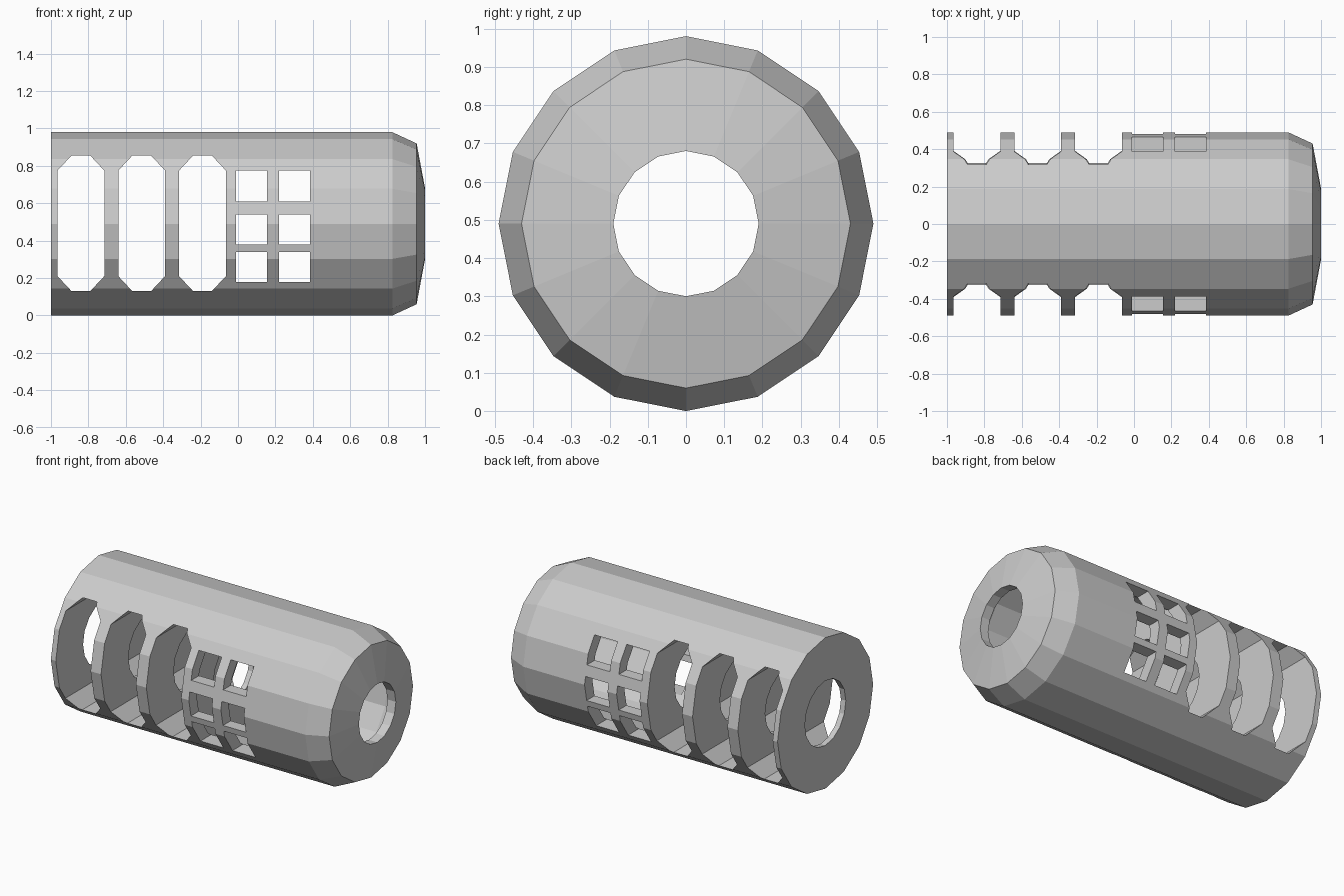
import bpy
import bmesh
from math import cos, sin, tau

cube = bpy.data.objects.get("Cube")
if cube:
    bpy.data.objects.remove(cube, do_unlink=True)

SIDES = 16
AXIS_Z = 0.49

# Single bare metal colour
metal = bpy.data.materials.new("grey metal")
metal.use_nodes = True
metal.diffuse_color = (0.6, 0.6, 0.6, 1)
metal.node_tree.nodes["Principled BSDF"].inputs["Base Color"].default_value = (0.6, 0.6, 0.6, 1)


def make_object(name, bm):
    bmesh.ops.recalc_face_normals(bm, faces=bm.faces)
    mesh = bpy.data.meshes.new(name)
    bm.to_mesh(mesh)
    bm.free()
    mesh.materials.append(metal)
    obj = bpy.data.objects.new(name, mesh)
    bpy.context.collection.objects.link(obj)
    return obj


def lathe(name, profile):
    """Spin a closed (x, radius) profile around the long axis."""
    bm = bmesh.new()
    rings = []
    for i in range(SIDES):
        a = tau * i / SIDES
        rings.append([bm.verts.new((x, r * cos(a), AXIS_Z + r * sin(a))) for x, r in profile])
    n = len(profile)
    for i in range(SIDES):
        a, b = rings[i], rings[(i + 1) % SIDES]
        for j in range(n):
            k = (j + 1) % n
            bm.faces.new((a[j], a[k], b[k], b[j]))
    return make_object(name, bm)


def add_prism(bm, outline):
    """Push an (x, z) outline right through the body along y."""
    front, back = [[bm.verts.new((x, y, z)) for x, z in outline] for y in (-0.7, 0.7)]
    bm.faces.new(front)
    bm.faces.new(back[::-1])
    n = len(outline)
    for i in range(n):
        j = (i + 1) % n
        bm.faces.new((front[i], back[i], back[j], front[j]))


def octagon(x0, x1, z0, z1, cx, cz):
    return [(x0 + cx, z0), (x1 - cx, z0), (x1, z0 + cz), (x1, z1 - cz),
            (x1 - cx, z1), (x0 + cx, z1), (x0, z1 - cz), (x0, z0 + cz)]


# Tube: chamfered nose, thin-walled front chamber, narrow bore behind it
body = lathe("ported_tube", [
    (-1, 0.49), (0.825, 0.49), (0.955, 0.43), (1, 0.19), (0.94, 0.19),
    (0.9, 0.36), (0.79, 0.41), (-0.03, 0.41), (-0.03, 0.21), (-1, 0.21)])

# Three tall side slots and a grid of six square ports
cut = bmesh.new()
for i in range(3):
    x = -0.965 + 0.325 * i
    add_prism(cut, octagon(x, x + 0.25, 0.13, 0.855, 0.075, 0.08))
for x in (-0.01, 0.22):
    for z0, z1 in ((0.18, 0.34), (0.38, 0.54), (0.61, 0.775)):
        add_prism(cut, [(x, z0), (x + 0.165, z0), (x + 0.165, z1), (x, z1)])
cutter = make_object("port_cutter", cut)
cutter.hide_render = True

mod = body.modifiers.new("ports", "BOOLEAN")
mod.operation = "DIFFERENCE"
mod.solver = "EXACT"
mod.object = cutter
bpy.context.view_layer.objects.active = body
bpy.ops.object.modifier_apply(modifier=mod.name)
bpy.data.objects.remove(cutter, do_unlink=True)
